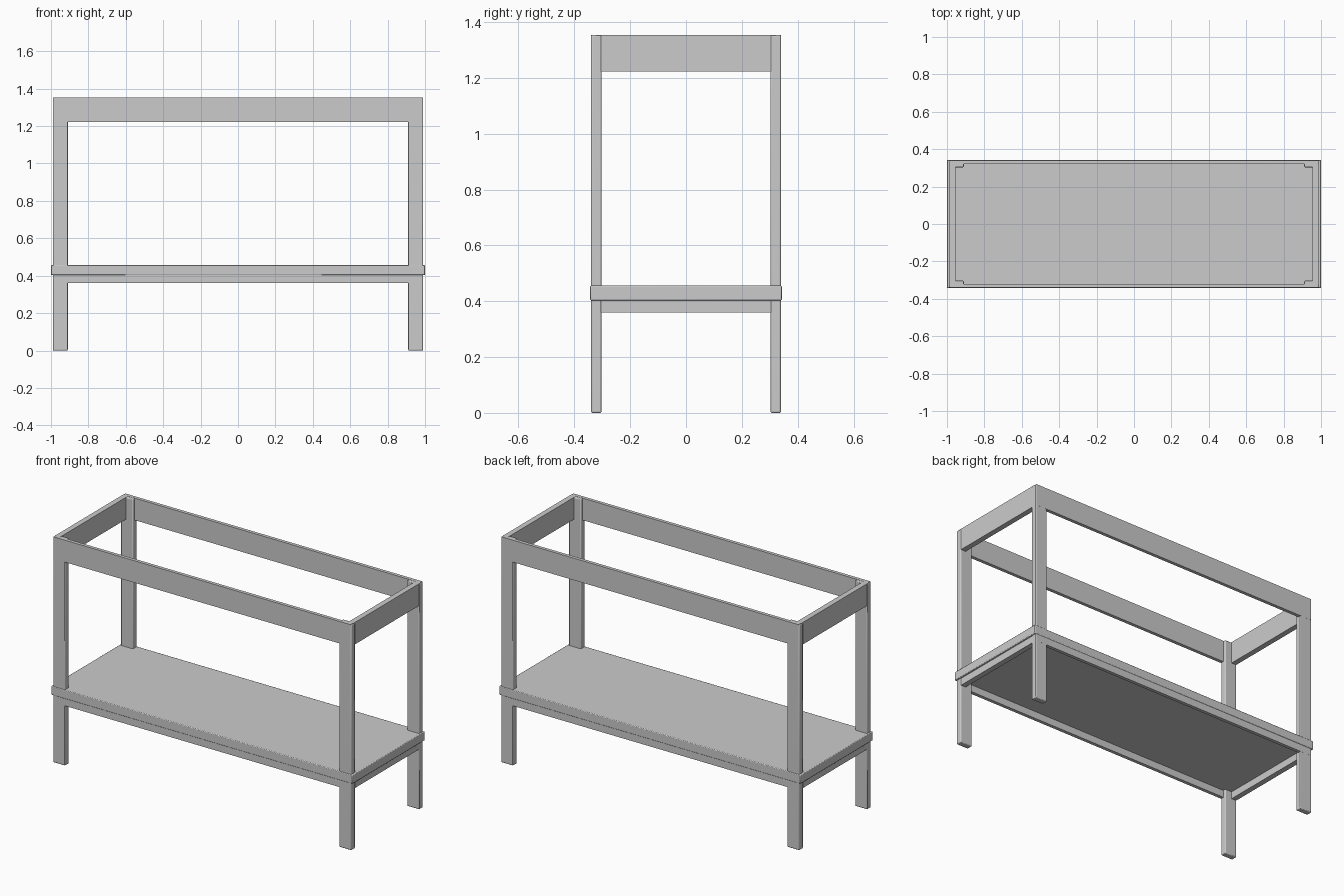
import bpy

if "Cube" in bpy.data.objects:
    bpy.data.objects.remove(bpy.data.objects["Cube"])


def box(name, x, y, z, bevel=0.0):
    """Box spanning the given (min, max) ranges, with an optional small edge bevel."""
    bpy.ops.mesh.primitive_cube_add(
        size=1, location=[(a + b) / 2 for a, b in (x, y, z)])
    ob = bpy.context.object
    ob.name = name
    ob.scale = [b - a for a, b in (x, y, z)]
    bpy.ops.object.transform_apply(location=False, rotation=False, scale=True)
    if bevel:
        mod = ob.modifiers.new("edge_bevel", "BEVEL")
        mod.width = bevel
        mod.segments = 2
        bpy.ops.object.shade_smooth_by_angle()
    return ob


def span(side, inner, outer):
    """Range from inner to outer, on the given side of the centre."""
    return tuple(sorted((side * inner, side * outer)))


LEG_X = (0.91, 0.99)
LEG_Y = (0.303, 0.34)

# Four full-height legs
for sx, lr in ((-1, "left"), (1, "right")):
    for sy, fb in ((-1, "front"), (1, "back")):
        box(f"{fb}_{lr}_leg", span(sx, *LEG_X), span(sy, *LEG_Y), (0, 1.353), 0.005)

# Upper frame rails and lower aprons
for level, z in (("top_rail", (1.222, 1.354)), ("shelf_apron", (0.36, 0.405))):
    for sy, fb in ((-1, "front"), (1, "back")):
        box(f"{fb}_{level}", (-0.985, 0.985), span(sy, 0.32, 0.3405), z)
    for sx, lr in ((-1, "left"), (1, "right")):
        box(f"{lr}_{level}", span(sx, 0.955, 0.988), (-0.322, 0.322), z)

# Shelf board, slightly proud of the legs
box("shelf", (-1.0, 1.0), (-0.343, 0.343), (0.403, 0.456), 0.004)
